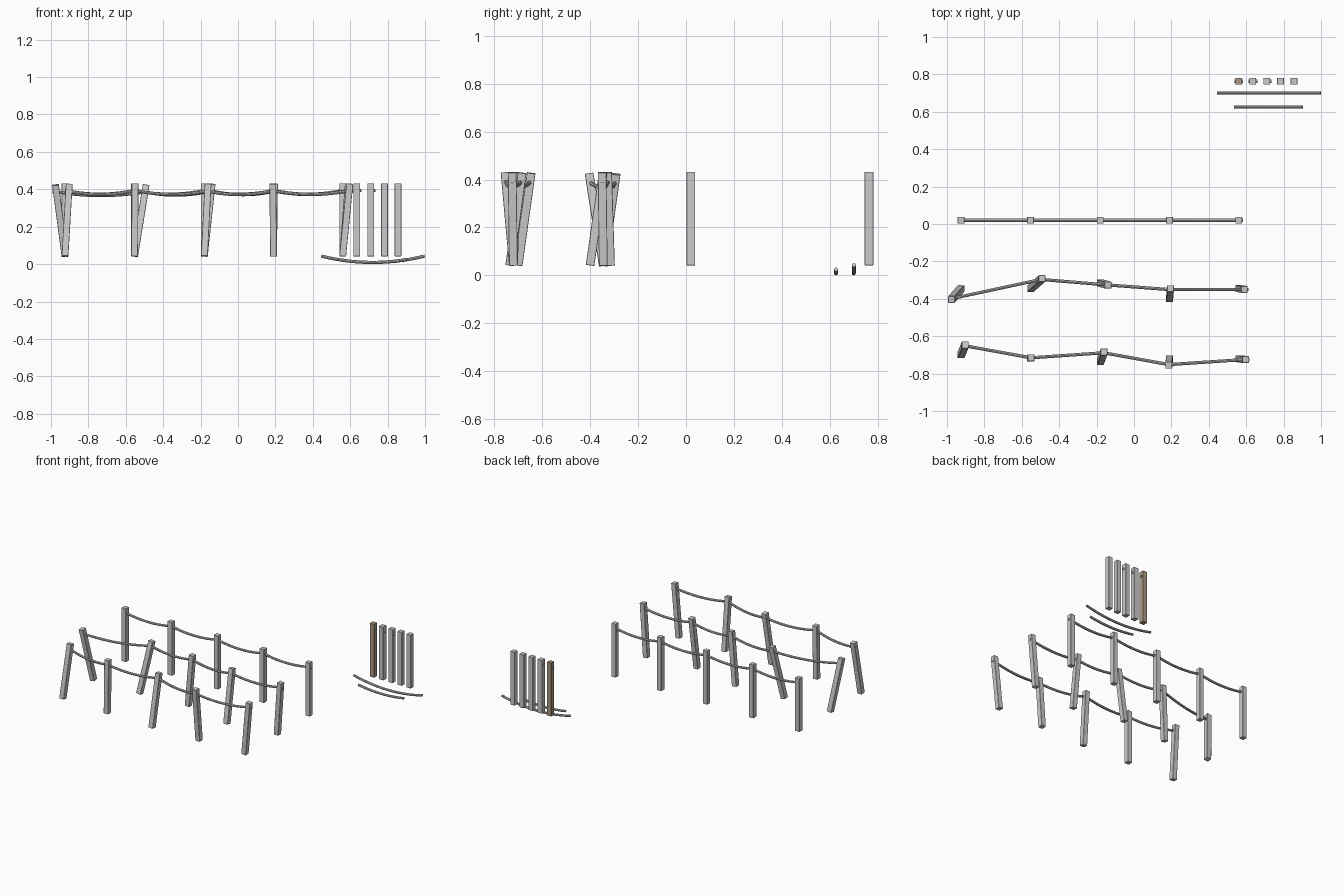
import bpy, bmesh
from mathutils import Vector, Matrix

if "Cube" in bpy.data.objects:
    bpy.data.objects.remove(bpy.data.objects["Cube"])

W, H, R = 0.036, 0.39, 0.0085   # post width, post height, rope radius
Z0, HOLE = 0.042, 0.352         # post foot height, rope height along the post

wood = bpy.data.materials.new("weathered_wood")
wood.diffuse_color = (0.42, 0.33, 0.23, 1)
wood.use_nodes = True
wood.node_tree.nodes["Principled BSDF"].inputs["Base Color"].default_value = wood.diffuse_color


def post(name, base, lean=(0, 0), mat=None):
    """Square post whose top is offset sideways by lean; returns rope point."""
    axis = Vector((lean[0], lean[1], H)).normalized()
    rot = Vector((0, 0, 1)).rotation_difference(axis).to_matrix().to_4x4()
    bm = bmesh.new()
    bmesh.ops.create_cube(bm, size=1, matrix=Matrix.Translation((0, 0, H / 2))
                          @ Matrix.Diagonal((W, W, H, 1)))
    bmesh.ops.bevel(bm, geom=bm.edges[:], offset=0.0015, segments=1, affect='EDGES')
    me = bpy.data.meshes.new(name)
    bm.to_mesh(me)
    bm.free()
    ob = bpy.data.objects.new(name, me)
    bpy.context.collection.objects.link(ob)
    origin = Vector((base[0], base[1], Z0))
    ob.matrix_world = Matrix.Translation(origin) @ rot
    if mat:
        me.materials.append(mat)
    return origin + axis * HOLE


def rope(name, pts):
    """Round rope along a list of points, turned into a mesh."""
    cu = bpy.data.curves.new(name, 'CURVE')
    cu.dimensions = '3D'
    cu.bevel_depth = R
    cu.bevel_resolution = 2
    cu.use_fill_caps = True
    sp = cu.splines.new('POLY')
    sp.points.add(len(pts) - 1)
    for p, co in zip(sp.points, pts):
        p.co = (*co, 1)
    ob = bpy.data.objects.new(name, cu)
    bpy.context.collection.objects.link(ob)
    bpy.ops.object.select_all(action='DESELECT')
    ob.select_set(True)
    bpy.context.view_layer.objects.active = ob
    bpy.ops.object.convert(target='MESH')
    bpy.ops.object.shade_smooth_by_angle()


def sagging(a, b, sag, n=10):
    a, b = Vector(a), Vector(b)
    return [a.lerp(b, i / n) - Vector((0, 0, sag * 4 * (i / n) * (1 - i / n)))
            for i in range(n + 1)]


# Three fence rows: foot y and top (x, y) of each post
xs = [-0.925, -0.553, -0.18, 0.19, 0.56]
rows = {
    "straight": ([0.02] * 5, [(x, 0.02) for x in xs]),
    "middle": ([-0.345, -0.345, -0.315, -0.40, -0.345],
               [(-0.977, -0.405), (-0.49, -0.29), (-0.138, -0.327),
                (0.195, -0.345), (0.59, -0.35)]),
    "front": ([-0.70, -0.718, -0.735, -0.72, -0.72],
              [(-0.902, -0.645), (-0.55, -0.715), (-0.16, -0.683),
               (0.186, -0.755), (0.598, -0.725)]),
}
for row, (ys, tops) in rows.items():
    pts = [post(f"{row}_post_{i + 1}", (x, y), (t[0] - x, t[1] - y))
           for i, (x, y, t) in enumerate(zip(xs, ys, tops))]
    path = [pts[0] - Vector((0.02, 0, 0))]
    for a, b in zip(pts, pts[1:]):
        path += sagging(a, b, 0.02)[:-1]
    path += [pts[-1], pts[-1] + Vector((0.024, 0, 0))]
    rope(f"{row}_rope", path)

# Spare posts, some with short rope stubs
stubs = [(-0.024, 0.024), (-0.024, 0.024), (-0.016, 0.024), None, None]
for i, (x, s) in enumerate(zip([0.56, 0.635, 0.71, 0.783, 0.856], stubs)):
    p = post(f"spare_post_{i + 1}", (x, 0.763), mat=wood if i == 0 else None)
    if s:
        rope(f"rope_stub_{i + 1}", [p + Vector((d, 0, 0)) for d in s])

# Spare loose ropes
rope("long_spare_rope", sagging((0.445, 0.70, 0.043), (0.998, 0.70, 0.043), 0.034, 14))
rope("short_spare_rope", sagging((0.535, 0.626, 0.025), (0.902, 0.626, 0.025), 0.016))
